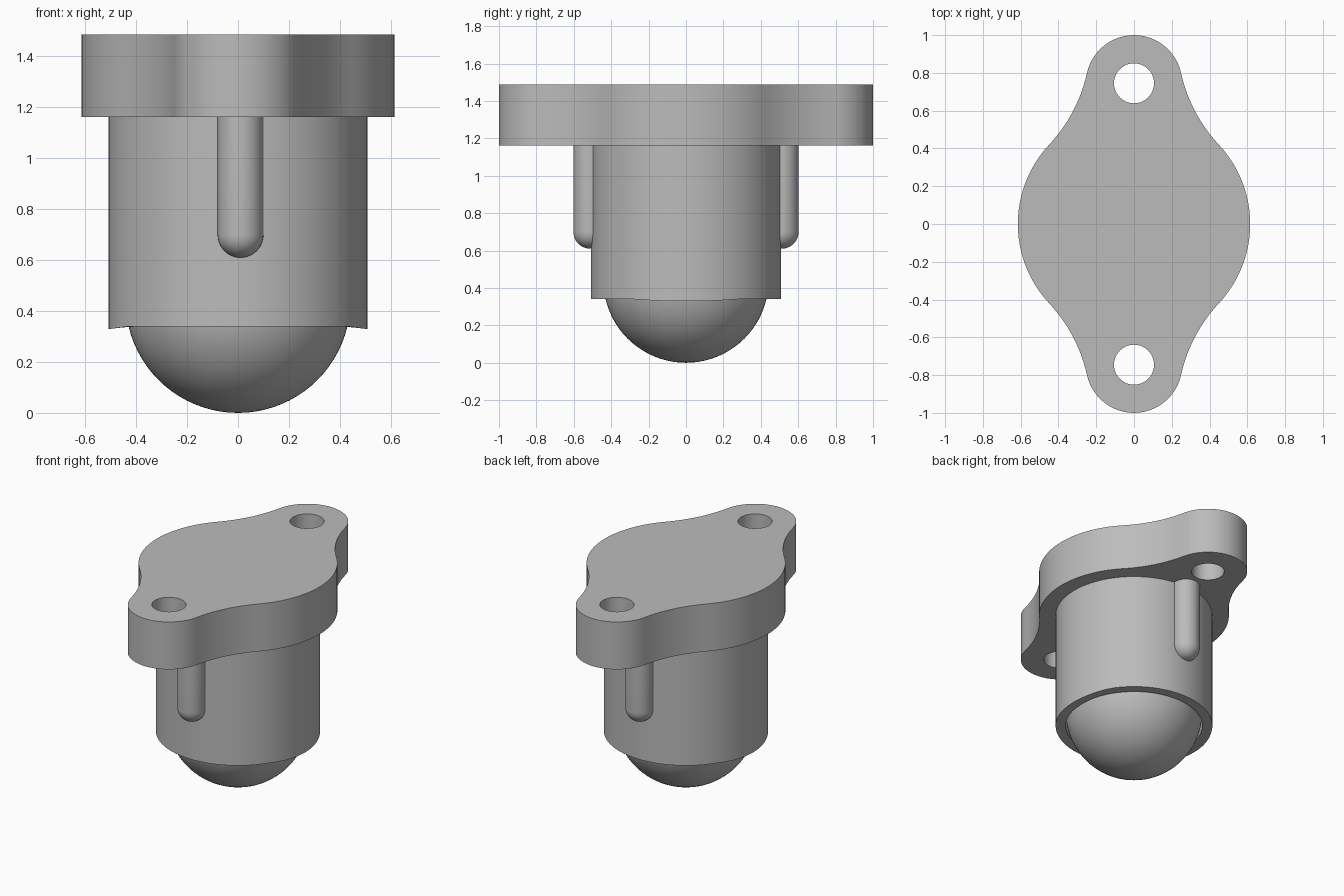
import bpy, bmesh
from math import sin, cos, pi, atan2, sqrt, radians

cube = bpy.data.objects.get("Cube")
if cube:
    bpy.data.objects.remove(cube, do_unlink=True)

grey = bpy.data.materials.new("plain grey")
grey.use_nodes = True
grey.diffuse_color = (0.5, 0.5, 0.5, 1)
grey.node_tree.nodes["Principled BSDF"].inputs["Base Color"].default_value = (0.5, 0.5, 0.5, 1)


def finish(obj):
    """Give an object the grey material and smooth shading with sharp edges."""
    obj.data.materials.clear()
    obj.data.materials.append(grey)
    bpy.ops.object.select_all(action="DESELECT")
    obj.select_set(True)
    bpy.context.view_layer.objects.active = obj
    bpy.ops.object.shade_smooth_by_angle(angle=radians(35))
    return obj


def lathe(name, profile, steps, adjust=None):
    """Spin an (r, z) profile about the z axis."""
    bm = bmesh.new()
    verts = [bm.verts.new((r, 0, z)) for r, z in profile]
    edges = [bm.edges.new(pair) for pair in zip(verts, verts[1:])]
    bmesh.ops.spin(bm, geom=verts + edges, cent=(0, 0, 0), axis=(0, 0, 1),
                   angle=2 * pi, steps=steps, use_merge=True)
    bmesh.ops.remove_doubles(bm, verts=bm.verts, dist=1e-4)
    if adjust:
        for v in bm.verts:
            adjust(v.co)
    bmesh.ops.recalc_face_normals(bm, faces=bm.faces)
    mesh = bpy.data.meshes.new(name)
    bm.to_mesh(mesh)
    bm.free()
    obj = bpy.data.objects.new(name, mesh)
    bpy.context.collection.objects.link(obj)
    return finish(obj)


def arc(cx, cy, r, a0, a1, n):
    return [(cx + r * cos(a0 + (a1 - a0) * i / n), cy + r * sin(a0 + (a1 - a0) * i / n))
            for i in range(n + 1)]


TOP, UNDER, RIM = 1.487, 1.163, 0.34

# Flange outline: round middle, concave flanks and round ears
R, EAR, FLANK, HOLE_Y, HOLE_R = 0.615, 0.255, 0.81, 0.745, 0.106
fy = ((R + FLANK) ** 2 - (EAR + FLANK) ** 2 + HOLE_Y ** 2) / (2 * HOLE_Y)
fx = sqrt((R + FLANK) ** 2 - fy ** 2)
mid_a, ear_a = atan2(fy, fx), atan2(fy - HOLE_Y, fx)
quarter = (arc(0, 0, R, 0, mid_a, 12)
           + arc(fx, fy, FLANK, mid_a + pi, ear_a + pi, 12)[1:]
           + arc(0, HOLE_Y, EAR, ear_a, pi / 2, 12)[1:])
half = quarter + [(-x, y) for x, y in reversed(quarter[:-1])]
outline = half + [(-x, -y) for x, y in half[1:-1]]

# Flange plate with two screw holes
curve = bpy.data.curves.new("flange", "CURVE")
curve.dimensions = "2D"
curve.fill_mode = "BOTH"
curve.extrude = (TOP - UNDER) / 2
loops = [outline] + [arc(0, s * HOLE_Y, HOLE_R, 0, 2 * pi, 40)[:-1] for s in (-1, 1)]
for loop in loops:
    spline = curve.splines.new("POLY")
    spline.points.add(len(loop) - 1)
    for point, (x, y) in zip(spline.points, loop):
        point.co = (x, y, 0, 1)
    spline.use_cyclic_u = True
flange = bpy.data.objects.new("flange", curve)
flange.location.z = (TOP + UNDER) / 2
bpy.context.collection.objects.link(flange)
bpy.ops.object.select_all(action="DESELECT")
flange.select_set(True)
bpy.context.view_layer.objects.active = flange
bpy.ops.object.convert(target="MESH")
finish(bpy.context.object)


# Housing with a spherical socket; the rim dips slightly at the sides
def dip(co):
    if co.z < RIM + 0.001:
        co.z -= 0.01 * min(1, max(0, (abs(co.x) - 0.43) / 0.07))


BALL_R = 0.442
SOCKET = BALL_R + 0.012
start = atan2(RIM - BALL_R, sqrt(SOCKET ** 2 - (RIM - BALL_R) ** 2))
socket = arc(0, BALL_R, SOCKET, start, pi / 2, 16)
lathe("housing", [(0, UNDER), (0.508, UNDER), (0.508, RIM)] + socket, 96, dip)

# Ball
lathe("ball", arc(0, BALL_R, BALL_R, -pi / 2, pi / 2, 40), 80)

# Round-ended ribs on front and back
RIB_R = 0.09
for name, s in (("front_rib", -1), ("back_rib", 1)):
    rib = lathe(name, arc(0, 0.70, RIB_R, -pi / 2, 0, 10) + [(RIB_R, UNDER), (0, UNDER)], 40)
    rib.location = (-0.01 * s, 0.512 * s, 0)
